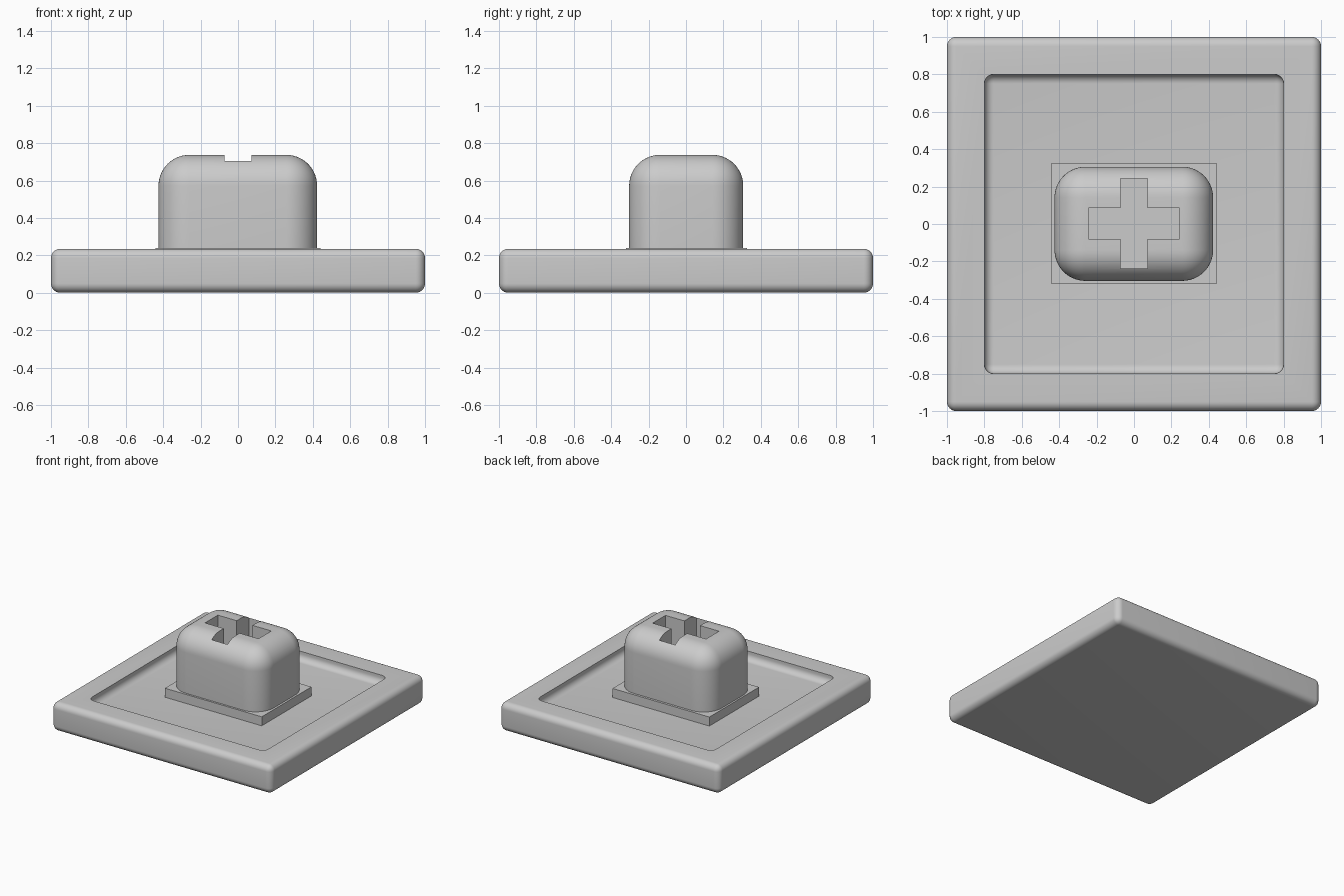
import bpy
import math

cube = bpy.data.objects.get("Cube")
if cube:
    bpy.data.objects.remove(cube, do_unlink=True)

grey = bpy.data.materials.new("plain grey")
grey.use_nodes = True
COLOR = (0.6, 0.6, 0.6, 1)
grey.diffuse_color = COLOR
grey.node_tree.nodes["Principled BSDF"].inputs["Base Color"].default_value = COLOR


def box(name, low, high, radius=0.0, segments=8):
    """Box between two corners, with all edges rounded by radius."""
    bpy.ops.mesh.primitive_cube_add(
        size=1, location=[(a + b) / 2 for a, b in zip(low, high)])
    ob = bpy.context.object
    ob.name = name
    ob.scale = [b - a for a, b in zip(low, high)]
    bpy.ops.object.transform_apply(location=False, rotation=False, scale=True)
    ob.data.materials.append(grey)
    if radius:
        bevel = ob.modifiers.new("rounding", 'BEVEL')
        bevel.width = radius
        bevel.segments = segments
    return ob


def cut(target, cutter):
    """Subtract a hidden cutter from the target."""
    mod = target.modifiers.new("cut", 'BOOLEAN')
    mod.operation = 'DIFFERENCE'
    mod.solver = 'EXACT'
    mod.object = cutter
    cutter.hide_render = True
    cutter.hide_set(True)


def smooth(ob):
    """Apply the modifiers, then shade smooth with sharp creases."""
    bpy.ops.object.select_all(action='DESELECT')
    ob.select_set(True)
    bpy.context.view_layer.objects.active = ob
    for mod in list(ob.modifiers):
        bpy.ops.object.modifier_apply(modifier=mod.name)
    bpy.ops.object.shade_smooth_by_angle(angle=math.radians(30))


# Square tray with a shallow rounded recess
base = box("base_tray", (-1, -1, 0), (1, 1, 0.235), 0.05)
cut(base, box("recess_cutter", (-0.8, -0.8, 0.165), (0.8, 0.8, 0.5), 0.05))
smooth(base)

# Rectangular collar around the stem
box("collar", (-0.44, -0.32, 0.002), (0.44, 0.325, 0.239))

# Rounded stem with a cross-shaped socket
stem = box("stem", (-0.425, -0.304, 0.01), (0.423, 0.306, 0.737), 0.165, 14)
cut(stem, box("socket_cutter_long", (-0.243, -0.081, 0.38), (0.243, 0.086, 1)))
cut(stem, box("socket_cutter_cross", (-0.072, -0.238, 0.38), (0.072, 0.243, 1)))
smooth(stem)

# Cutters are no longer needed
for ob in list(bpy.data.objects):
    if "cutter" in ob.name:
        bpy.data.objects.remove(ob, do_unlink=True)
